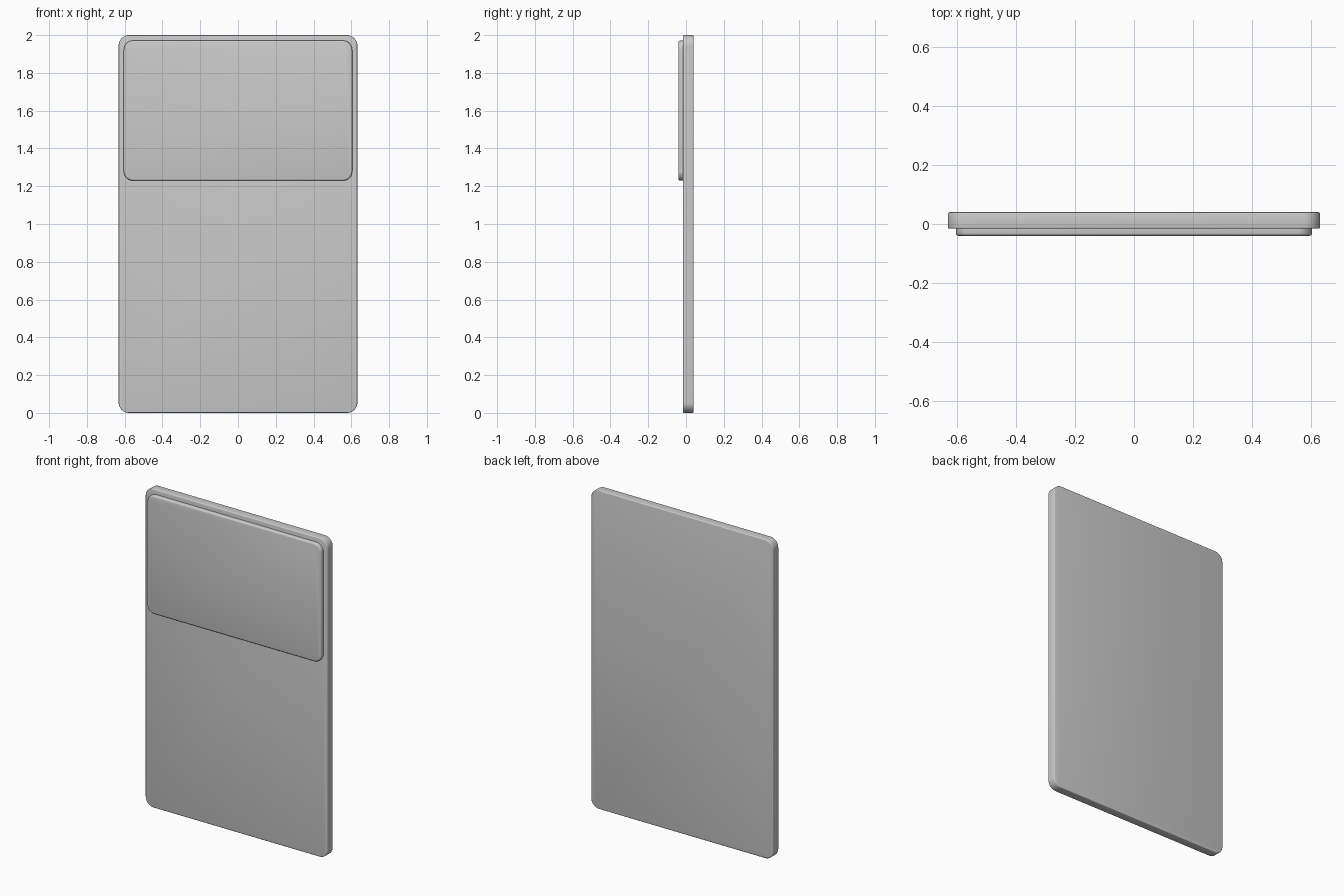
import bpy, bmesh, math

if "Cube" in bpy.data.objects:
    bpy.data.objects.remove(bpy.data.objects["Cube"])

grey = bpy.data.materials.new("plain_grey")
grey.diffuse_color = (0.6, 0.6, 0.6, 1)
grey.use_nodes = True
grey.node_tree.nodes["Principled BSDF"].inputs["Base Color"].default_value = grey.diffuse_color


def outline(hw, z0, z1, r, steps=8):
    # Rounded rectangle in the xz plane
    pts = []
    for cx, cz, start in ((hw - r, z1 - r, 0), (-hw + r, z1 - r, 90),
                          (-hw + r, z0 + r, 180), (hw - r, z0 + r, 270)):
        for i in range(steps + 1):
            a = math.radians(start + 90 * i / steps)
            pts.append((cx + r * math.cos(a), cz + r * math.sin(a)))
    return pts


def rounded_plate(name, hw, z0, z1, r, y0, y1, front, back, steps=3):
    # Stack of outlines from front to back with rounded rims
    levels = []
    for i in range(steps + 1):
        a = math.pi / 2 * i / steps
        levels.append((y0 + front * (1 - math.cos(a)), front * (1 - math.sin(a))))
    if back:
        for i in range(steps + 1):
            a = math.pi / 2 * i / steps
            levels.append((y1 - back * (1 - math.sin(a)), back * (1 - math.cos(a))))
    else:
        levels.append((y1, 0))
    bm = bmesh.new()
    rings = [[bm.verts.new((x, y, z)) for x, z in
              outline(hw - d, z0 + d, z1 - d, r - d)] for y, d in levels]
    for a, b in zip(rings, rings[1:]):
        n = len(a)
        for i in range(n):
            bm.faces.new((a[i], a[(i + 1) % n], b[(i + 1) % n], b[i]))
    bm.faces.new(rings[0])
    bm.faces.new(rings[-1])
    bmesh.ops.recalc_face_normals(bm, faces=bm.faces)
    mesh = bpy.data.meshes.new(name)
    bm.to_mesh(mesh)
    bm.free()
    mesh.materials.append(grey)
    ob = bpy.data.objects.new(name, mesh)
    bpy.context.collection.objects.link(ob)
    bpy.ops.object.select_all(action='DESELECT')
    ob.select_set(True)
    bpy.context.view_layer.objects.active = ob
    bpy.ops.object.shade_smooth_by_angle(angle=math.radians(35))


# Main slab and raised upper panel
rounded_plate("body_slab", 0.632, 0.0, 2.0, 0.055, -0.016, 0.04, 0.005, 0.005)
rounded_plate("raised_panel", 0.605, 1.229, 1.971, 0.05, -0.04, -0.014, 0.009, 0)
